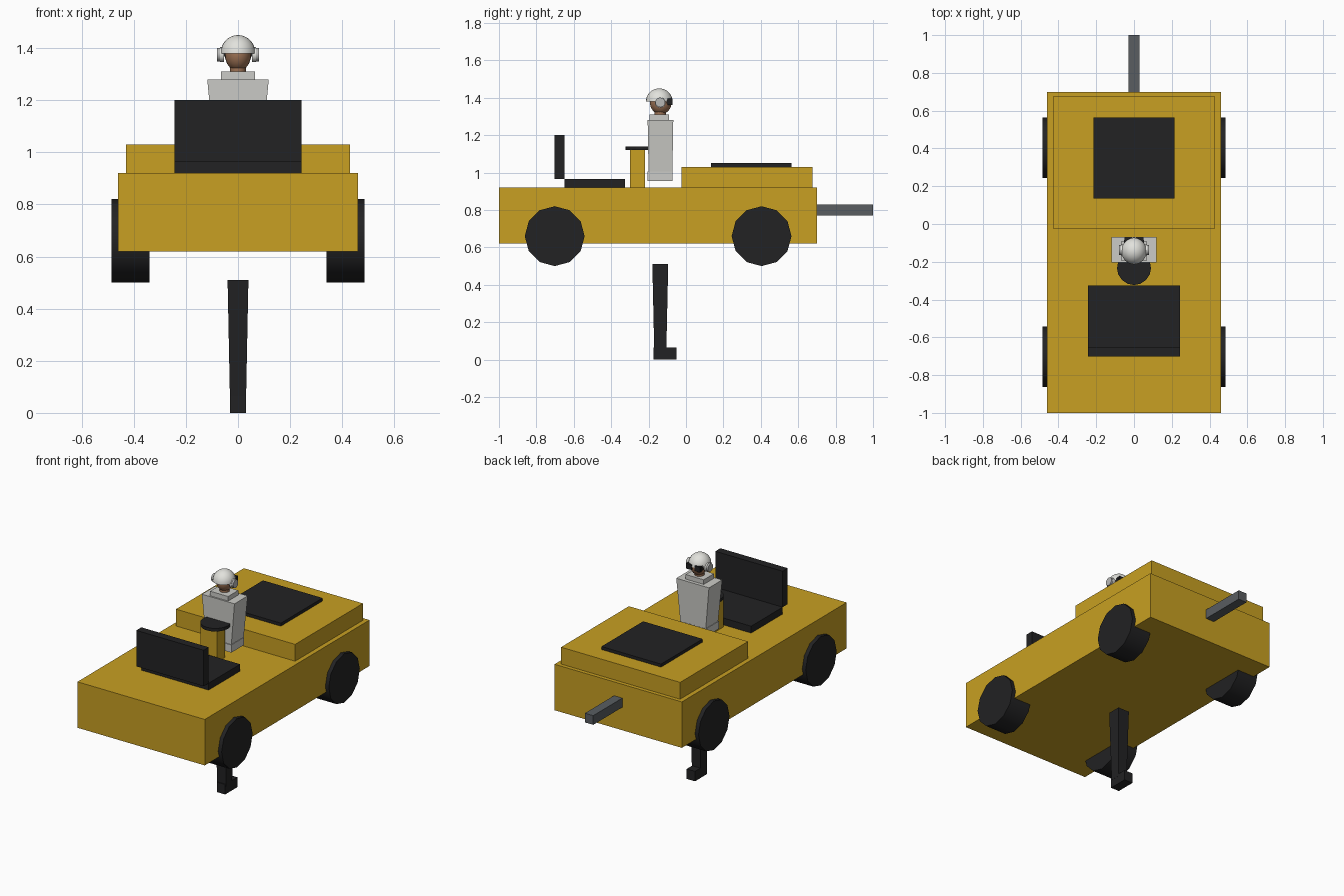
import bpy, bmesh, math
from mathutils import Matrix, Vector

old = bpy.data.objects.get("Cube")
if old:
    bpy.data.objects.remove(old, do_unlink=True)


def material(name, r, g, b):
    m = bpy.data.materials.new(name)
    m.use_nodes = True
    m.diffuse_color = (r, g, b, 1)
    bsdf = next(n for n in m.node_tree.nodes if n.type == 'BSDF_PRINCIPLED')
    bsdf.inputs["Base Color"].default_value = (r, g, b, 1)
    return m


YELLOW = material("yellow paint", 0.58, 0.35, 0.016)
BLACK = material("black rubber", 0.016, 0.016, 0.017)
STEEL = material("steel grey", 0.10, 0.11, 0.12)
CLOTH = material("pale grey cloth", 0.60, 0.60, 0.57)
WHITE = material("helmet white", 0.76, 0.76, 0.72)
SKIN = material("skin", 0.34, 0.17, 0.09)
GREY = material("ear cup grey", 0.48, 0.48, 0.47)


def finish(name, bm, mat, smooth=None):
    bmesh.ops.recalc_face_normals(bm, faces=bm.faces)
    mesh = bpy.data.meshes.new(name)
    bm.to_mesh(mesh)
    bm.free()
    mesh.materials.append(mat)
    ob = bpy.data.objects.new(name, mesh)
    bpy.context.collection.objects.link(ob)
    if smooth:
        bpy.ops.object.select_all(action='DESELECT')
        ob.select_set(True)
        bpy.context.view_layer.objects.active = ob
        bpy.ops.object.shade_smooth_by_angle(angle=math.radians(smooth))
    return ob


def box(name, x, y, z, mat, taper=(1, 1)):
    """Box from ranges; taper scales the bottom in x and y."""
    bm = bmesh.new()
    bmesh.ops.create_cube(bm, size=1)
    mid = Vector(((x[0] + x[1]) / 2, (y[0] + y[1]) / 2, (z[0] + z[1]) / 2))
    for v in bm.verts:
        tx, ty = taper if v.co.z < 0 else (1, 1)
        v.co = mid + Vector((v.co.x * (x[1] - x[0]) * tx,
                             v.co.y * (y[1] - y[0]) * ty,
                             v.co.z * (z[1] - z[0])))
    return finish(name, bm, mat)


def cylinder(name, centre, radius, depth, sides, mat, along_x=False, smooth=None):
    bm = bmesh.new()
    rot = Matrix.Rotation(math.pi / 2, 4, 'Y') if along_x else Matrix()
    bmesh.ops.create_cone(bm, cap_ends=True, segments=sides, radius1=radius,
                          radius2=radius, depth=depth,
                          matrix=Matrix.Translation(centre) @ rot)
    return finish(name, bm, mat, smooth)


def ball(name, centre, scale, mat, dome=False):
    bm = bmesh.new()
    bmesh.ops.create_uvsphere(bm, u_segments=24, v_segments=16, radius=1)
    if dome:
        bmesh.ops.bisect_plane(bm, geom=bm.verts[:] + bm.edges[:] + bm.faces[:],
                               plane_co=(0, 0, 0), plane_no=(0, 0, -1),
                               clear_outer=True, dist=1e-5)
        bmesh.ops.holes_fill(bm, edges=[e for e in bm.edges if e.is_boundary])
    bmesh.ops.scale(bm, vec=scale, verts=bm.verts)
    bmesh.ops.translate(bm, vec=centre, verts=bm.verts)
    return finish(name, bm, mat, 40)


# Vehicle body
box("body", (-.46, .46), (-1, .7), (.62, .92), YELLOW)
box("raised_deck", (-.43, .43), (-.025, .675), (.92, 1.03), YELLOW)
box("deck_panel", (-.215, .215), (.135, .565), (1.03, 1.05), BLACK)
box("tow_bar", (-.03, .03), (.7, 1), (.77, .83), STEEL)

# Seat and steering column
box("seat", (-.243, .243), (-.65, -.325), (.92, .965), BLACK)
box("seat_back", (-.243, .243), (-.702, -.65), (.965, 1.2), BLACK)
box("steering_column", (-.06, .06), (-.3, -.22), (.92, 1.12), YELLOW)
cylinder("steering_wheel", (0, -.233, 1.13), .09, .02, 16, BLACK)

# Wheels
for side, sx in (("left", 1), ("right", -1)):
    for end, y in (("front", -.702), ("rear", .404)):
        cylinder(f"{end}_{side}_wheel", (sx * .4125, y, .66), .16, .145, 12,
                 BLACK, along_x=True, smooth=35)

# Driver's leg and boot
box("leg", (-.04, .04), (-.18, -.095), (.05, .51), BLACK, taper=(.77, .76))
box("boot", (-.03, .03), (-.175, -.05), (0, .065), BLACK)

# Driver's torso
box("torso", (-.118, .118), (-.205, -.068), (1.005, 1.28), CLOTH, taper=(.78, .93))
box("waist", (-.095, .095), (-.205, -.072), (.955, 1.005), CLOTH)
box("collar", (-.065, .065), (-.195, -.09), (1.28, 1.31), CLOTH)

# Head, helmet and goggles
cylinder("neck", (0, -.138, 1.32), .03, .04, 16, SKIN, smooth=40)
ball("head", (0, -.135, 1.375), (.05, .058, .063), SKIN)
ball("helmet", (0, -.143, 1.38), (.067, .071, .07), WHITE, dome=True)
box("goggle_strap", (-.054, .054), (-.105, -.085), (1.368, 1.388), BLACK)
for side, sx in (("left", 1), ("right", -1)):
    cylinder(f"{side}_ear_cup", (sx * .061, -.138, 1.375), .029, .016, 16, WHITE,
             along_x=True, smooth=40)
    cylinder(f"{side}_ear_cap", (sx * .0745, -.138, 1.375), .026, .011, 16, GREY,
             along_x=True, smooth=40)
    lens = sorted((sx * .01, sx * .05))
    box(f"{side}_goggle_lens", lens, (-.1, -.072), (1.36, 1.395), BLACK)
